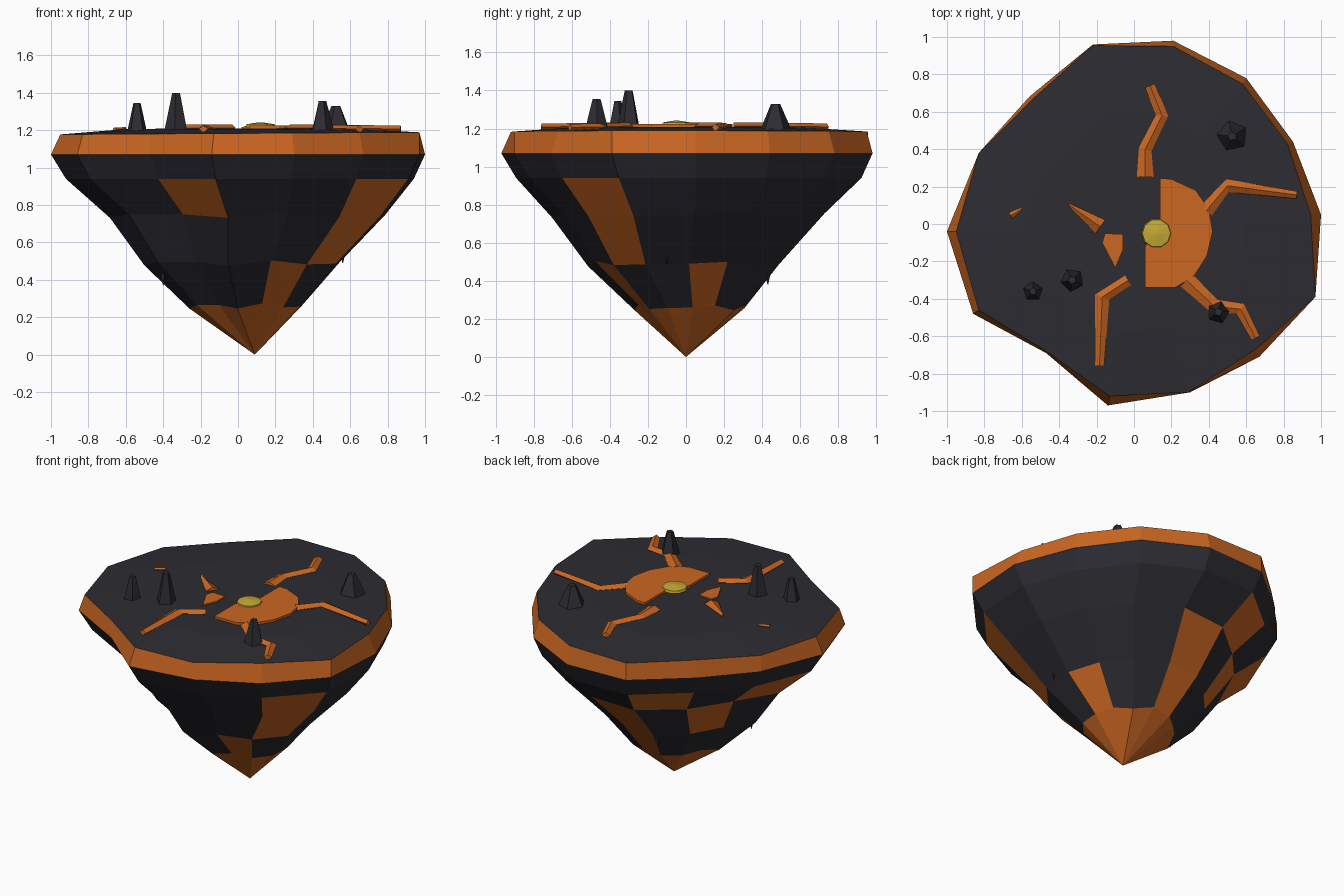
import bpy, bmesh, math
from mathutils import Vector

if "Cube" in bpy.data.objects:
    bpy.data.objects.remove(bpy.data.objects["Cube"])


def material(name, rgb):
    m = bpy.data.materials.new(name)
    m.diffuse_color = (*rgb, 1)
    m.use_nodes = True
    m.node_tree.nodes["Principled BSDF"].inputs["Base Color"].default_value = m.diffuse_color
    return m


ROCK = material("dark rock", (0.025, 0.025, 0.032))
LAVA = material("orange lava", (0.60, 0.135, 0.016))
GLOW = material("yellow glow", (0.55, 0.40, 0.035))


def make(name, verts, faces, mats, indices=None):
    me = bpy.data.meshes.new(name)
    me.from_pydata(verts, [], faces)
    for m in mats:
        me.materials.append(m)
    for i, p in enumerate(me.polygons):
        p.material_index = indices[i] if indices else 0
    bm = bmesh.new()
    bm.from_mesh(me)
    bmesh.ops.recalc_face_normals(bm, faces=bm.faces)
    bm.to_mesh(me)
    bm.free()
    ob = bpy.data.objects.new(name, me)
    bpy.context.collection.objects.link(ob)
    return ob


# Floating rock: irregular 14-sided rim lofted down to a point
RIM = [(1.0, .05), (.85, .44), (.60, .78), (.21, .98), (-.22, .96), (-.56, .68), (-.83, .38),
       (-1.0, -.04), (-.86, -.48), (-.47, -.69), (-.14, -.97), (.30, -.90), (.67, -.71), (.97, -.39)]
TOP = [(.945, .05), (.82, .43), (.58, .75), (.21, .95), (-.22, .955), (-.54, .67), (-.83, .38),
       (-.95, -.04), (-.83, -.46), (-.47, -.68), (-.13, -.92), (.29, -.90), (.65, -.67), (.97, -.39)]
N = len(RIM)
LEVELS = [(.93, .94, .01, .01), (.735, .745, .05, .01), (.52, .49, .02, -.01), (.30, .26, .04, .02)]

verts = [(x * .62, y * .62, 1.207) for x, y in TOP]
verts += [(x, y, 1.183 + .006 * x) for x, y in TOP]
verts += [(x, y, 1.07) for x, y in RIM]
for s, z, dx, dy in LEVELS:
    for i, (x, y) in enumerate(RIM):
        wobble = .015 * math.sin(i * 2.4) if z < .8 else 0
        verts.append((x * s + dx, y * s + dy, z + wobble))
top_centre, tip = len(verts), len(verts) + 1
verts += [(0, 0, 1.21), (.09, 0, 0)]

# Lava patches on the underside, as (band, segment)
PATCHES = {(3, 4), (3, 6), (3, 9), (3, 12), (4, 3), (4, 5), (4, 12), (5, 0), (5, 3), (5, 11)}
faces, cols = [], []
for i in range(N):
    j = (i + 1) % N
    faces.append((top_centre, i, j))
    cols.append(0)
    for r in range(6):
        faces.append((r * N + i, (r + 1) * N + i, (r + 1) * N + j, r * N + j))
        cols.append(1 if r == 1 or (r, i) in PATCHES else 0)
    faces.append((6 * N + i, tip, 6 * N + j))
    cols.append(1)
make("floating_rock", verts, faces, [ROCK, LAVA], cols)


# Flat lava plates
def plate(name, outline, z0, z1, mat):
    n = len(outline)
    v = [(x, y, z0) for x, y in outline] + [(x, y, z1) for x, y in outline]
    f = [tuple(range(n))[::-1], tuple(range(n, 2 * n))]
    f += [(i, (i + 1) % n, n + (i + 1) % n, n + i) for i in range(n)]
    return make(name, v, f, [mat])


plate("lava_pool", [(.14, .245), (.20, .24), (.33, .18), (.40, .08), (.42, -.04), (.39, -.17),
                    (.32, -.28), (.22, -.34), (.06, -.34), (.06, -.12), (.14, .03)], 1.19, 1.224, LAVA)
plate("lava_shard", [(-.155, -.05), (-.06, -.055), (-.06, -.14), (-.10, -.235), (-.17, -.10)],
      1.19, 1.218, LAVA)


# Ridged lava cracks: triangular section swept along a path
def crack(name, path, widths, z=1.213, height=.018):
    v, f = [], []
    pts = [Vector(p) for p in path]
    last = len(pts) - 1
    for i, p in enumerate(pts):
        d = (pts[min(i + 1, last)] - pts[max(i - 1, 0)]).normalized()
        side = Vector((-d.y, d.x)) * widths[i]
        zz = z - .018 * max(0, p.length - .5)
        for q, h in ((p + side, zz), (p, zz + height), (p - side, zz), (p, zz - .025)):
            v.append((q.x, q.y, h))
    for i in range(last):
        for k in range(4):
            a, b = i * 4 + k, i * 4 + (k + 1) % 4
            f.append((a, b, b + 4, a + 4))
    f += [(0, 1, 2, 3), tuple(last * 4 + k for k in (3, 2, 1, 0))]
    make(name, v, f, [LAVA])


crack("crack_back", [(.06, .25), (.06, .40), (.15, .58), (.085, .74)], [.045, .035, .033, .028])
crack("crack_right", [(.385, .07), (.50, .205), (.87, .155)], [.04, .035, .02])
crack("crack_front_right", [(.28, -.30), (.43, -.44), (.57, -.455), (.65, -.61)], [.045, .038, .035, .025])
crack("crack_front_left", [(-.03, -.30), (-.17, -.39), (-.185, -.76)], [.03, .04, .025])
crack("crack_left", [(-.35, .105), (-.18, -.015)], [.006, .045])
crack("crack_far_left", [(-.66, .045), (-.60, .08)], [.018, .006], 1.21, .008)


# Tapered prisms
def prism(name, x, y, z0, r0, z1, r1, sides, mat, turn=0):
    ring = [math.tau * i / sides + turn for i in range(sides)]
    v = [(x + r * math.cos(a), y + r * math.sin(a), z) for r, z in ((r0, z0), (r1, z1)) for a in ring]
    f = [(i, (i + 1) % sides, sides + (i + 1) % sides, sides + i) for i in range(sides)]
    f += [tuple(range(sides))[::-1], tuple(range(sides, 2 * sides))]
    make(name, v, f, [mat])


# Glowing core
prism("glowing_core", .12, -.05, 1.215, .08, 1.232, .075, 10, GLOW)
prism("core_dome", .12, -.05, 1.232, .075, 1.242, .01, 10, GLOW)

# Standing rock spikes
for i, (x, y, r, z, t) in enumerate([(-.54, -.36, .058, 1.345, .02), (-.33, -.30, .068, 1.40, .022),
                                     (.45, -.47, .068, 1.355, .022), (.525, .47, .092, 1.33, .025)]):
    prism(f"rock_spike_{i + 1}", x, y, 1.18, r, z, t, 5, ROCK, .3 + i * .5)

# Small hanging spikes on the underside
for i, (x, y, z) in enumerate([(.56, -.10, .49), (-.40, -.13, .37), (-.09, .43, .38)]):
    prism(f"hanging_spike_{i + 1}", x, y, z + .11, .026, z, .002, 5, ROCK)
